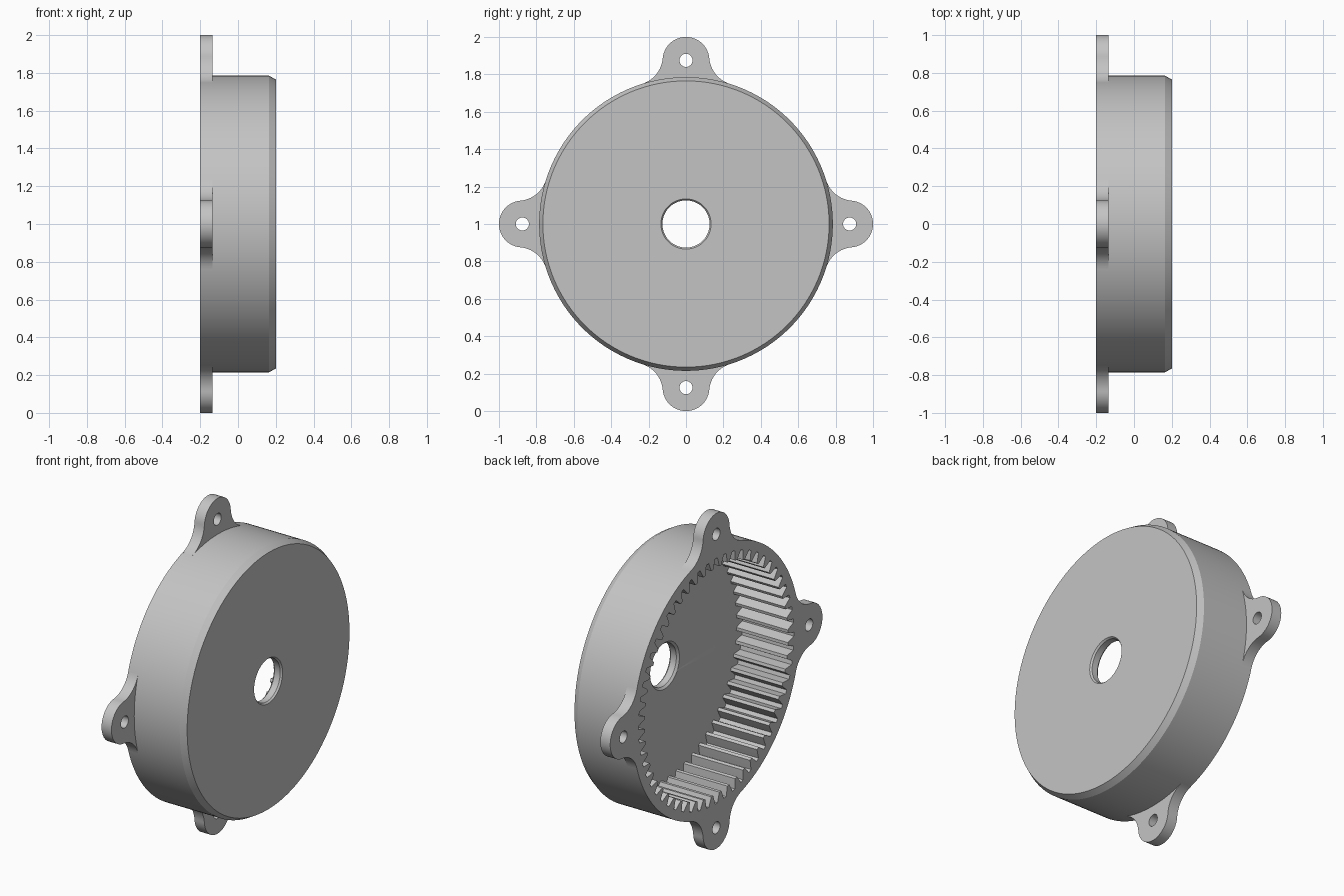
import bpy, bmesh
from math import sin, cos, pi, atan2, sqrt
from mathutils import Vector, Matrix

if "Cube" in bpy.data.objects:
    bpy.data.objects.remove(bpy.data.objects["Cube"])

# Main sizes: the wheel axis runs along x, centred at height 1
BACK, FRONT, FLOOR, EAR_TOP = -0.2, 0.2, 0.14, -0.135
R_BODY, R_EAR, EAR_POS, R_BOLT = 0.785, 0.125, 0.875, 0.035
TEETH, R_ROOT, R_TIP = 56, 0.731, 0.675
CENTRE = Matrix.Translation((0, 0, 1))

metal = bpy.data.materials.new("grey_metal")
metal.use_nodes = True
GREY = (0.55, 0.55, 0.55, 1)
metal.diffuse_color = GREY
metal.node_tree.nodes["Principled BSDF"].inputs["Base Color"].default_value = GREY


def finish(bm, name):
    """Turn a bmesh into a grey object raised to the wheel centre."""
    bmesh.ops.recalc_face_normals(bm, faces=bm.faces)
    bm.transform(CENTRE)
    mesh = bpy.data.meshes.new(name)
    bm.to_mesh(mesh)
    bm.free()
    mesh.materials.append(metal)
    obj = bpy.data.objects.new(name, mesh)
    bpy.context.collection.objects.link(obj)
    return obj


def smooth(obj):
    bpy.ops.object.select_all(action='DESELECT')
    obj.select_set(True)
    bpy.context.view_layer.objects.active = obj
    bpy.ops.object.shade_smooth_by_angle(angle=pi / 7)


def add_loop(bm, points):
    verts = [bm.verts.new(p) for p in points]
    return [bm.edges.new((v, verts[i - 1])) for i, v in enumerate(verts)]


def lathe(profile, name, steps=192):
    """Spin a closed (x, radius) profile around the x axis."""
    bm = bmesh.new()
    edges = add_loop(bm, [(x, 0, r) for x, r in profile])
    bmesh.ops.spin(bm, geom=edges + bm.verts[:], cent=(0, 0, 0), axis=(1, 0, 0),
                   angle=2 * pi, steps=steps)
    bmesh.ops.remove_doubles(bm, verts=bm.verts, dist=1e-5)
    return finish(bm, name)


def prism(loops, x0, x1, name, turn=0):
    """Fill (y, z) outlines, the later ones as holes, and extrude along x."""
    bm = bmesh.new()
    edges = []
    for loop in loops:
        edges += add_loop(bm, [(x0, y, z) for y, z in loop])
    bmesh.ops.triangle_fill(bm, edges=edges, use_beauty=True, normal=(1, 0, 0))
    extruded = bmesh.ops.extrude_face_region(bm, geom=bm.faces[:], use_keep_orig=True)
    moved = [v for v in extruded["geom"] if isinstance(v, bmesh.types.BMVert)]
    bmesh.ops.translate(bm, verts=moved, vec=(x1 - x0, 0, 0))
    bm.transform(Matrix.Rotation(turn, 4, 'X'))
    return finish(bm, name)


def arc(cy, cz, r, a0, a1, n):
    return [(cy + r * cos(a0 + (a1 - a0) * i / n), cz + r * sin(a0 + (a1 - a0) * i / n))
            for i in range(n + 1)]


# Housing: drum with chamfered rim and centre bore
housing = lathe([(BACK, 0.126), (BACK, R_BODY), (0.165, R_BODY), (FRONT, 0.765),
                 (FRONT, 0.134), (0.19, 0.126), (0.152, 0.126), (FLOOR, 0.138),
                 (FLOOR - 0.01, 0.138), (FLOOR - 0.01, 0.126)], "housing")

# Internal gear cavity cut from the back
tooth = [(-0.14, R_ROOT), (0.14, R_ROOT), (0.25, 0.703),
         (0.38, R_TIP), (0.62, R_TIP), (0.75, 0.703)]
gear = []
for i in range(TEETH):
    for f, r in tooth:
        a = 2 * pi * (i + f) / TEETH
        gear.append((r * cos(a), r * sin(a)))
cutter = prism([gear], BACK - 0.1, FLOOR, "gear_cutter")
cutter.hide_render = True
cut = housing.modifiers.new("gear_cavity", 'BOOLEAN')
cut.operation, cut.solver, cut.object = 'DIFFERENCE', 'EXACT', cutter
bpy.context.view_layer.objects.active = housing
bpy.ops.object.modifier_apply(modifier=cut.name)
bpy.data.objects.remove(cutter)
smooth(housing)

# Mounting ears: round tip, hollow fillets flowing into the drum, bolt hole
R_FILLET = 0.158
reach = R_BODY + R_FILLET
fz = (reach ** 2 + EAR_POS ** 2 - (R_EAR + R_FILLET) ** 2) / (2 * EAR_POS)
fy = sqrt(reach ** 2 - fz ** 2)
tip_a = atan2(fz - EAR_POS, fy)
drum_a = atan2(fz, fy)
tip = arc(0, EAR_POS, R_EAR, tip_a, pi - tip_a, 36)
fillet = arc(fy, fz, R_FILLET, pi + drum_a, pi + tip_a, 16)
left = [(-y, z) for y, z in reversed(fillet)]
inner = arc(0, 0, R_BODY - 0.005, pi - drum_a, drum_a, 20)
outline = fillet + tip[1:-1] + left + inner
bolt = arc(0, EAR_POS, R_BOLT, 0, 2 * pi, 32)[:-1]
for k, place in enumerate(("top", "right", "bottom", "left")):
    ear = prism([outline, bolt], BACK, EAR_TOP, place + "_ear", k * pi / 2)
    smooth(ear)
